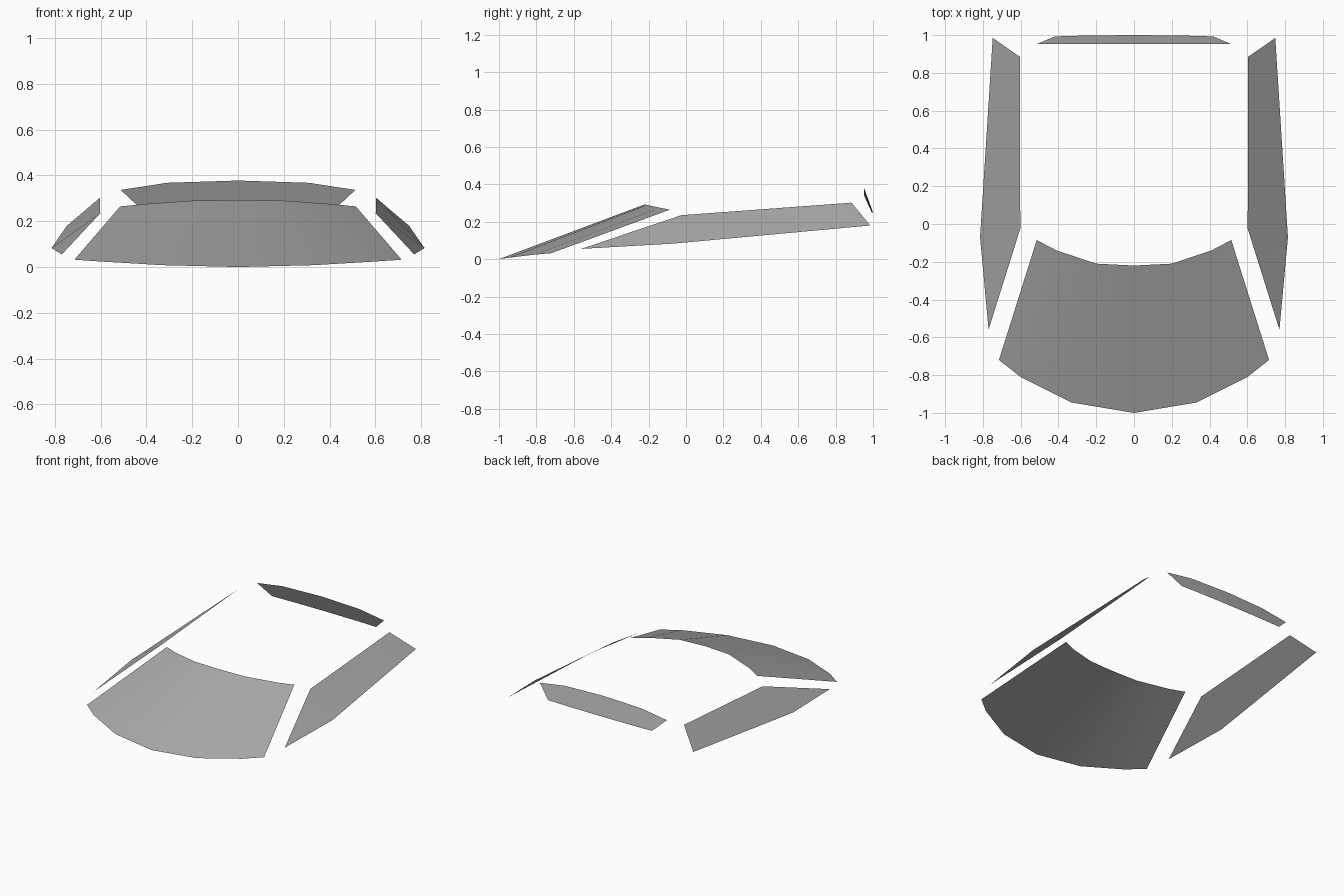
import bpy
import math

cube = bpy.data.objects.get("Cube")
if cube:
    bpy.data.objects.remove(cube, do_unlink=True)

# One grey glass colour
glass = bpy.data.materials.new("grey_glass")
glass.use_nodes = True
grey = (0.4, 0.4, 0.4, 1.0)
glass.diffuse_color = grey
glass.node_tree.nodes["Principled BSDF"].inputs["Base Color"].default_value = grey


def make_pane(name, verts, faces, flip=False):
    """Build a thin single-sheet pane; flip turns its faces around."""
    if flip:
        faces = [tuple(reversed(f)) for f in faces]
    mesh = bpy.data.meshes.new(name)
    mesh.from_pydata(verts, [], faces)
    mesh.materials.append(glass)
    obj = bpy.data.objects.new(name, mesh)
    bpy.context.collection.objects.link(obj)
    bpy.ops.object.select_all(action="DESELECT")
    bpy.context.view_layer.objects.active = obj
    obj.select_set(True)
    bpy.ops.object.shade_smooth_by_angle(angle=math.radians(30))
    return obj


def full_edge(half):
    """Mirror an edge given from the centre outwards to +x."""
    return [(-x, y, z) for x, y, z in reversed(half[1:])] + half


def curved_pane(name, lower, upper, flip=False):
    """Span a symmetric pane between a lower and an upper edge."""
    low, up = full_edge(lower), full_edge(upper)
    n = len(low)
    faces = [(i, i + 1, n + i + 1, n + i) for i in range(n - 1)]
    return make_pane(name, low + up, faces, flip)


# Windscreen: raked and bowed forwards
curved_pane(
    "windscreen",
    [(0, -1.0, 0), (0.33, -0.945, 0.008), (0.6, -0.81, 0.024), (0.715, -0.72, 0.032)],
    [(0, -0.22, 0.293), (0.2, -0.21, 0.29), (0.41, -0.14, 0.275), (0.515, -0.085, 0.265)],
)

# Rear window: shallow, steep, with an arched top
curved_pane(
    "rear_window",
    [(0, 1.0, 0.25), (0.25, 0.998, 0.25), (0.42, 0.993, 0.25)],
    [(0, 0.953, 0.378), (0.31, 0.953, 0.368), (0.513, 0.953, 0.337)],
    flip=True,
)

# Side windows: five-cornered panes leaning inwards, mirrored
corners = [(0.77, -0.56, 0.055), (0.815, -0.07, 0.083), (0.748, 0.985, 0.18),
           (0.604, 0.885, 0.302), (0.602, -0.025, 0.235)]
for side, sign in (("left", 1), ("right", -1)):
    make_pane(side + "_side_window",
              [(sign * x, y, z) for x, y, z in corners],
              [(0, 1, 4), (1, 2, 3, 4)], flip=sign < 0)
